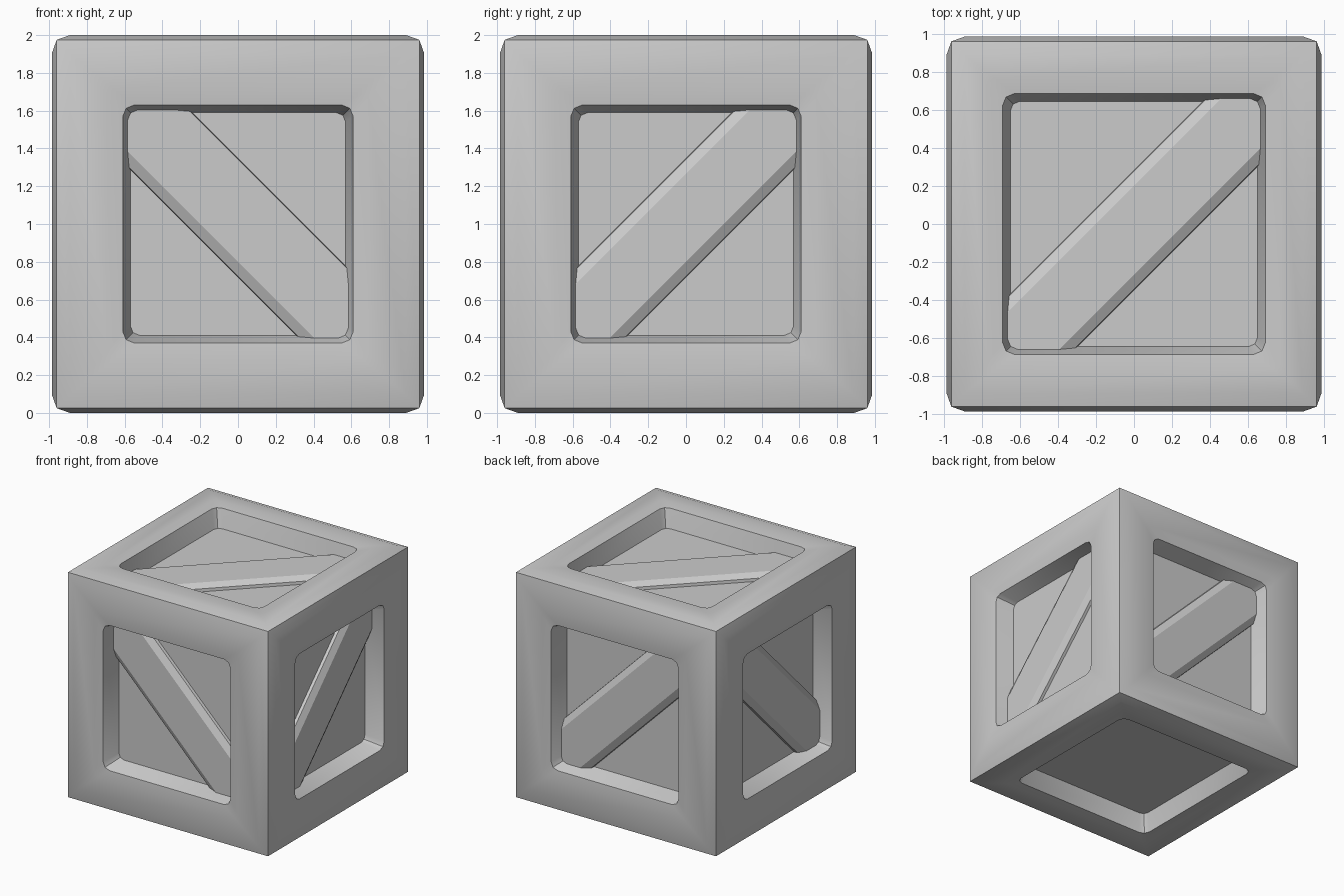
import bpy, bmesh, math
from mathutils import Vector

if "Cube" in bpy.data.objects:
    bpy.data.objects.remove(bpy.data.objects["Cube"], do_unlink=True)

grey = bpy.data.materials.new("plain_grey")
grey.use_nodes = True
grey.diffuse_color = (0.6, 0.6, 0.6, 1)
grey.node_tree.nodes["Principled BSDF"].inputs["Base Color"].default_value = (0.6, 0.6, 0.6, 1)

CENTRE = Vector((0, 0, 1))
HALF = Vector((0.96, 0.96, 0.975))     # crate edges, before the faces swell
SWELL, RIM, DEPTH = 0.025, 0.016, -0.14
X, Y, Z = Vector((1, 0, 0)), Vector((0, 1, 0)), Vector((0, 0, 1))

# Name, across, up, opening half sizes, brace slope (0 = none), brace shift
SIDES = [
    ("front", X, Z, (0.61, 0.63), -1, 0.023),
    ("right", Y, Z, (0.61, 0.63), 1, 0.023),
    ("back", -X, Z, (0.61, 0.63), 1, 0.023),
    ("left", -Y, Z, (0.61, 0.63), -1, 0.023),
    ("top", X, Y, (0.69, 0.685), 1, -0.023),
    ("bottom", X, -Y, (0.69, 0.685), 0, 0),
]


def extent(axis):
    return sum(abs(a) * h for a, h in zip(axis, HALF))


def rounded_loop(bm, u, v, a, b, r, height):
    """Rounded rectangle, three points per corner, at a height over the side."""
    n = u.cross(v)
    verts = []
    for i, (su, sv) in enumerate([(1, 1), (-1, 1), (-1, -1), (1, -1)]):
        for k in range(3):
            t = math.radians(90 * i + 45 * k)
            p = (u * (su * (a - r) + r * math.cos(t))
                 + v * (sv * (b - r) + r * math.sin(t))
                 + n * (extent(n) + height))
            verts.append(bm.verts.new(CENTRE + p))
    return verts


def finish(bm, name):
    bmesh.ops.recalc_face_normals(bm, faces=bm.faces)
    mesh = bpy.data.meshes.new(name)
    bm.to_mesh(mesh)
    bm.free()
    mesh.materials.append(grey)
    obj = bpy.data.objects.new(name, mesh)
    bpy.context.collection.objects.link(obj)
    bpy.ops.object.select_all(action='DESELECT')
    obj.select_set(True)
    bpy.context.view_layer.objects.active = obj
    bpy.ops.object.shade_smooth_by_angle(angle=math.radians(28))


# Crate body: six swollen sides, each with a recessed panel
bm = bmesh.new()
for name, u, v, (a, b), slope, shift in SIDES:
    hu, hv = extent(u), extent(v)
    loops = [
        rounded_loop(bm, u, v, hu, hv, 0, 0),
        rounded_loop(bm, u, v, hu - 0.07, hv - 0.07, 0, SWELL),
        rounded_loop(bm, u, v, a + 0.08, b + 0.08, 0.04, SWELL),
        rounded_loop(bm, u, v, a, b, 0.06, RIM),
        rounded_loop(bm, u, v, a - 0.04, b - 0.04, 0.05, DEPTH),
    ]
    for outer, inner in zip(loops, loops[1:]):
        for i in range(12):
            j = (i + 1) % 12
            bm.faces.new((outer[i], outer[j], inner[j], inner[i]))
    bm.faces.new(loops[-1])
bmesh.ops.remove_doubles(bm, verts=bm.verts, dist=0.0005)
finish(bm, "crate_body")

# Diagonal braces: chamfered planks whose ends run into the frame
PROFILE = [(-0.225, -0.02), (-0.219, 0.025), (-0.165, 0.055),
           (0.165, 0.055), (0.219, 0.025), (0.225, -0.02)]
for name, u, v, (a, b), slope, shift in SIDES:
    if not slope:
        continue
    n = u.cross(v)
    along = (u + v * slope).normalized()
    across = (v - u * slope).normalized()
    bm = bmesh.new()
    ends = []
    for s in (-1, 1):
        ends.append([bm.verts.new(CENTRE + along * (s * a * 1.47) + across * (p + shift)
                                  + n * (extent(n) + DEPTH + h)) for p, h in PROFILE])
    count = len(PROFILE)
    for i in range(count):
        j = (i + 1) % count
        bm.faces.new((ends[0][i], ends[0][j], ends[1][j], ends[1][i]))
    for end in ends:
        bm.faces.new(end)
    finish(bm, name + "_brace")
